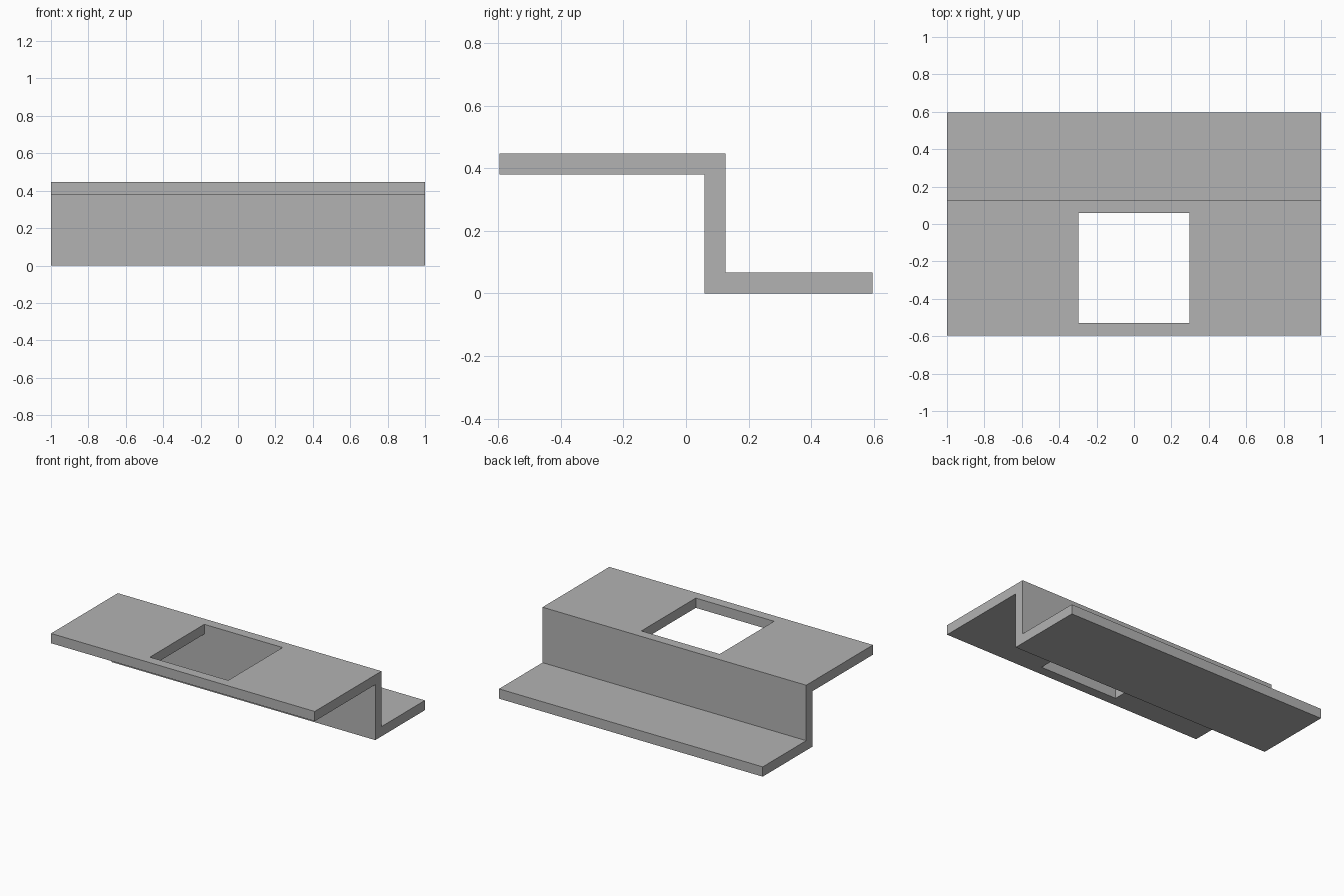
import bpy
import bmesh
from mathutils import Vector

cube = bpy.data.objects.get("Cube")
if cube:
    bpy.data.objects.remove(cube, do_unlink=True)

HALF_X, HALF_Y = 1.0, 0.597
HEIGHT, THICK = 0.447, 0.067
WALL_FRONT = 0.059
WALL_BACK = WALL_FRONT + THICK
HOLE_X = 0.297
HOLE_FRONT = -HALF_Y + THICK

# Plain grey material
grey = bpy.data.materials.new("plain_grey")
grey.use_nodes = True
colour = (0.45, 0.45, 0.45, 1)
grey.diffuse_color = colour
grey.node_tree.nodes["Principled BSDF"].inputs["Base Color"].default_value = colour

# Z-shaped profile, extruded across the width
profile = [
    (-HALF_Y, HEIGHT), (-HALF_Y, HEIGHT - THICK),
    (WALL_FRONT, HEIGHT - THICK), (WALL_FRONT, 0),
    (HALF_Y, 0), (HALF_Y, THICK),
    (WALL_BACK, THICK), (WALL_BACK, HEIGHT),
]
bm = bmesh.new()
end = bm.faces.new([bm.verts.new((-HALF_X, y, z)) for y, z in profile])
swept = bmesh.ops.extrude_face_region(bm, geom=[end])["geom"]
bmesh.ops.translate(bm, vec=(2 * HALF_X, 0, 0),
                    verts=[v for v in swept if isinstance(v, bmesh.types.BMVert)])

# Cut lines around the square opening
for point, normal in [
    ((-HOLE_X, 0, 0), (1, 0, 0)), ((HOLE_X, 0, 0), (1, 0, 0)),
    ((0, HOLE_FRONT, 0), (0, 1, 0)), ((0, WALL_FRONT, 0), (0, 1, 0)),
]:
    bmesh.ops.bisect_plane(bm, geom=bm.verts[:] + bm.edges[:] + bm.faces[:], dist=1e-5,
                           plane_co=Vector(point), plane_no=Vector(normal))

# Open the upper plate and line the opening with walls
bm.normal_update()
opening = []
for face in bm.faces:
    c = face.calc_center_median()
    if (abs(face.normal.z) > 0.9 and c.z > HEIGHT / 2
            and abs(c.x) < HOLE_X and HOLE_FRONT < c.y < WALL_FRONT):
        opening.append(face)
bmesh.ops.delete(bm, geom=opening, context="FACES")
bmesh.ops.bridge_loops(bm, edges=[e for e in bm.edges if e.is_boundary])
bmesh.ops.recalc_face_normals(bm, faces=bm.faces[:])

mesh = bpy.data.meshes.new("stepped_bracket")
bm.to_mesh(mesh)
bm.free()
mesh.materials.append(grey)
bracket = bpy.data.objects.new("stepped_bracket", mesh)
bpy.context.collection.objects.link(bracket)
